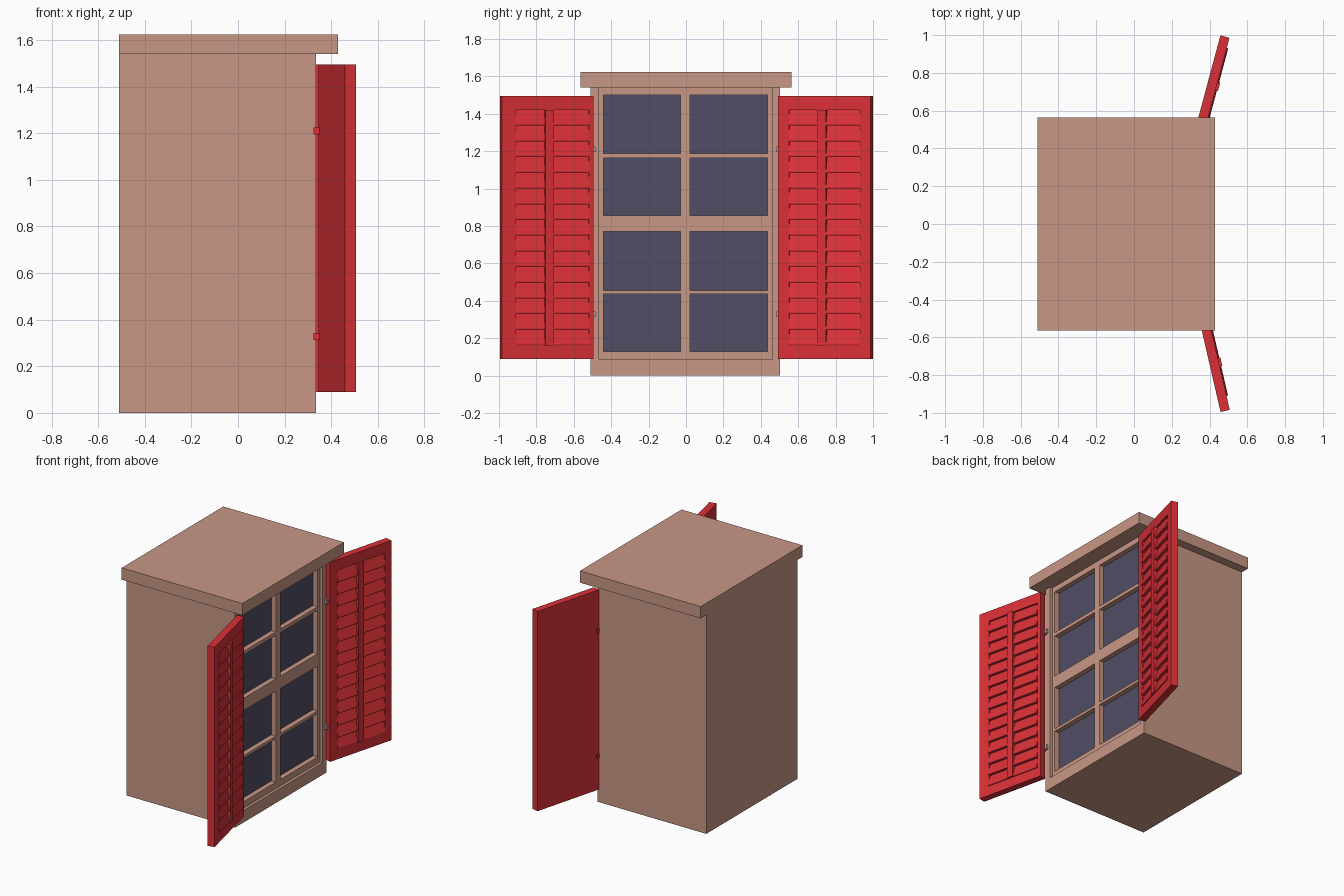
import bpy, bmesh
from math import sin, cos, radians
from mathutils import Vector

if "Cube" in bpy.data.objects:
    bpy.data.objects.remove(bpy.data.objects["Cube"])


def material(name, rgb):
    m = bpy.data.materials.new(name)
    m.diffuse_color = (*rgb, 1)
    m.use_nodes = True
    m.node_tree.nodes["Principled BSDF"].inputs["Base Color"].default_value = m.diffuse_color
    return m


PLASTER = material("plaster", (0.58, 0.31, 0.235))
RED = material("red_paint", (0.70, 0.03, 0.038))
GLASS = material("dark_glass", (0.085, 0.075, 0.13))
METAL = material("metal", (0.4, 0.4, 0.42))


def add_prism(bm, profile, lo, hi, place):
    """Extrude a 2D profile (a, b) from lo to hi; place(a, b, t) gives the 3D point."""
    rings = [[bm.verts.new(place(a, b, t)) for a, b in profile] for t in (lo, hi)]
    n = len(profile)
    bm.faces.new(rings[0])
    bm.faces.new(rings[1])
    for i in range(n):
        j = (i + 1) % n
        bm.faces.new((rings[0][i], rings[0][j], rings[1][j], rings[1][i]))


def finish(name, bm, mat):
    bmesh.ops.recalc_face_normals(bm, faces=bm.faces)
    me = bpy.data.meshes.new(name)
    bm.to_mesh(me)
    bm.free()
    ob = bpy.data.objects.new(name, me)
    bpy.context.collection.objects.link(ob)
    me.materials.append(mat)
    return ob


def rect(a0, a1, b0, b1):
    return [(a0, b0), (a1, b0), (a1, b1), (a0, b1)]


def world(x, y, z):
    return Vector((x, y, z))


def boxes(name, mat, parts, place=world):
    bm = bmesh.new()
    for x0, x1, y0, y1, z0, z1 in parts:
        add_prism(bm, rect(x0, x1, y0, y1), z0, z1, place)
    return finish(name, bm, mat)


# wall block with the window opening cut into its right face
wall = boxes("wall", PLASTER, [(-0.51, 0.335, -0.51, 0.503, 0, 1.54)])
cutter = boxes("opening_cutter", PLASTER, [(0.27, 0.5, -0.465, 0.46, 0.085, 1.6)])
cutter.hide_render = True
mod = wall.modifiers.new("opening", 'BOOLEAN')
mod.object = cutter
mod.solver = 'EXACT'
bpy.context.view_layer.objects.active = wall
bpy.ops.object.modifier_apply(modifier=mod.name)
bpy.data.objects.remove(cutter)

# overhanging cap
boxes("cap", PLASTER, [(-0.51, 0.43, -0.565, 0.565, 1.54, 1.623)])

# window sash: stiles, rails and thin glazing bars
F0, F1 = 0.27, 0.315
panes_y = [(-0.44, -0.03), (0.022, 0.435)]
stiles = [(-0.465, -0.44), (-0.03, 0.022), (0.435, 0.46)]
rails = [(0.085, 0.13), (0.435, 0.455), (0.77, 0.857), (1.163, 1.188), (1.50, 1.54)]
sash = [(F0, F1, a, b, 0.085, 1.54) for a, b in stiles]
sash += [(F0, F1, a, b, c, d) for a, b in panes_y for c, d in rails]
boxes("window_sash", PLASTER, sash)

# glass panes
boxes("glass_panes", GLASS, [(0.268, 0.28, a, b, rails[i][1], rails[i + 1][0])
                             for a, b in panes_y for i in range(4)])


def shutter(side, s, angle, x0, length, u0, u1):
    """Louvred shutter: u runs out from the hinge, w is its facing direction."""
    sa, ca = sin(radians(angle)), cos(radians(angle))

    def place(u, w, z):
        return Vector((x0 + u * sa + w * ca, s * (0.505 + u * ca - w * sa), z))

    lo, hi, bot, top = 0.09, 1.495, 0.16, 1.42
    # back board and raised border
    boxes(side + "_shutter_frame", RED, [
        (0, length, 0, 0.03, lo, hi),
        (0, u0, 0.03, 0.05, lo, hi), (u1, length, 0.03, 0.05, lo, hi),
        (u0, u1, 0.03, 0.05, lo, bot), (u0, u1, 0.03, 0.05, top, hi)], place)
    # tilted slats
    bm = bmesh.new()
    step = (top - bot) / 15
    for i in range(15):
        z = bot + i * step
        prof = [(0.03, z), (0.056, z), (0.058, z + 0.008), (0.036, z + step), (0.03, z + step)]
        add_prism(bm, prof, u0, u1, lambda w, zz, u: place(u, w, zz))
    finish(side + "_shutter_slats", bm, RED)
    # tilt bar
    boxes(side + "_tilt_bar", RED, [(0.222, 0.268, 0.03, 0.064, bot, top)], place)


shutter("far", 1, 15.0, 0.325, 0.511, 0.06, 0.455)
shutter("near", -1, 13.0, 0.345, 0.503, 0.025, 0.427)

# hinges: metal leaf on the wall, red knuckle on the shutter
for side, s in (("far", 1), ("near", -1)):
    for tag, z in (("lower", 0.327), ("upper", 1.21)):
        def place(x, y, zz, s=s):
            return Vector((x, s * y, zz))
        boxes(f"{side}_{tag}_hinge_leaf", METAL,
              [(0.33, 0.352, 0.483, 0.504, z - 0.015, z + 0.015)], place)
        boxes(f"{side}_{tag}_hinge_knuckle", RED,
              [(0.323, 0.35, 0.503, 0.522, z - 0.015, z + 0.015)], place)
